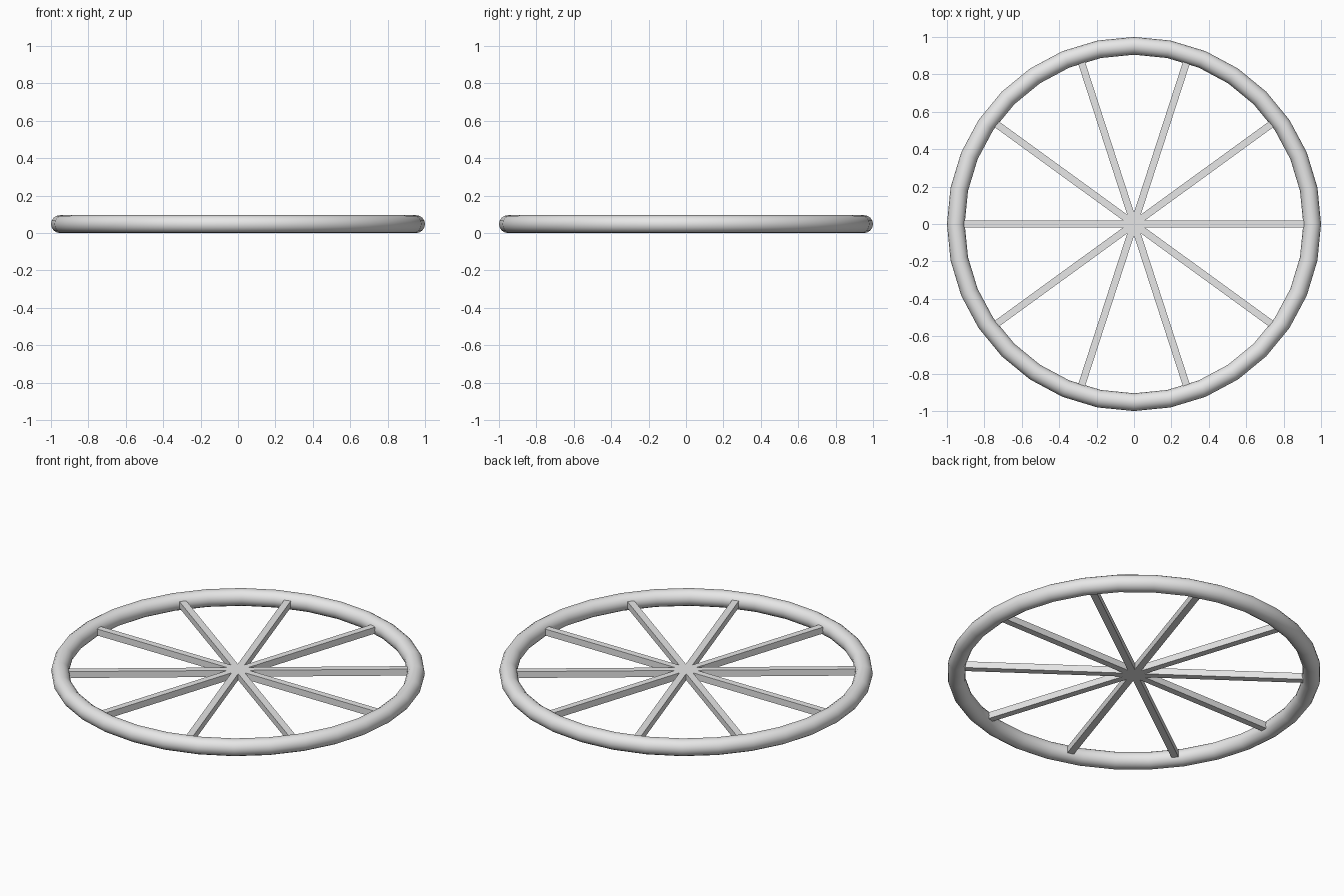
import bpy
import math

cube = bpy.data.objects.get("Cube")
if cube:
    bpy.data.objects.remove(cube, do_unlink=True)

TUBE = 0.0475          # tube radius of the rim
RING = 1.0 - TUBE      # radius of the rim's centre line
SPOKE = 0.038          # square section of a spoke
SPOKES = 10

# Plain grey material
grey = bpy.data.materials.new("light_grey")
grey.use_nodes = True
colour = (0.8, 0.8, 0.8, 1.0)
grey.diffuse_color = colour
grey.node_tree.nodes["Principled BSDF"].inputs["Base Color"].default_value = colour

# Rim
bpy.ops.mesh.primitive_torus_add(major_segments=32, minor_segments=16,
                                 major_radius=RING, minor_radius=TUBE,
                                 location=(0, 0, TUBE))
rim = bpy.context.object
rim.name = "rim"
rim.data.materials.append(grey)
bpy.ops.object.shade_smooth_by_angle(angle=math.radians(40))

# Spokes: bars across the full diameter, each making two opposite spokes
for i in range(SPOKES // 2):
    bpy.ops.mesh.primitive_cube_add(size=1, location=(0, 0, TUBE),
                                    rotation=(0, 0, i * math.tau / SPOKES))
    bar = bpy.context.object
    bar.name = f"spoke_pair_{i + 1}"
    bar.scale = (2 * RING - TUBE, SPOKE, SPOKE)
    bar.data.materials.append(grey)
